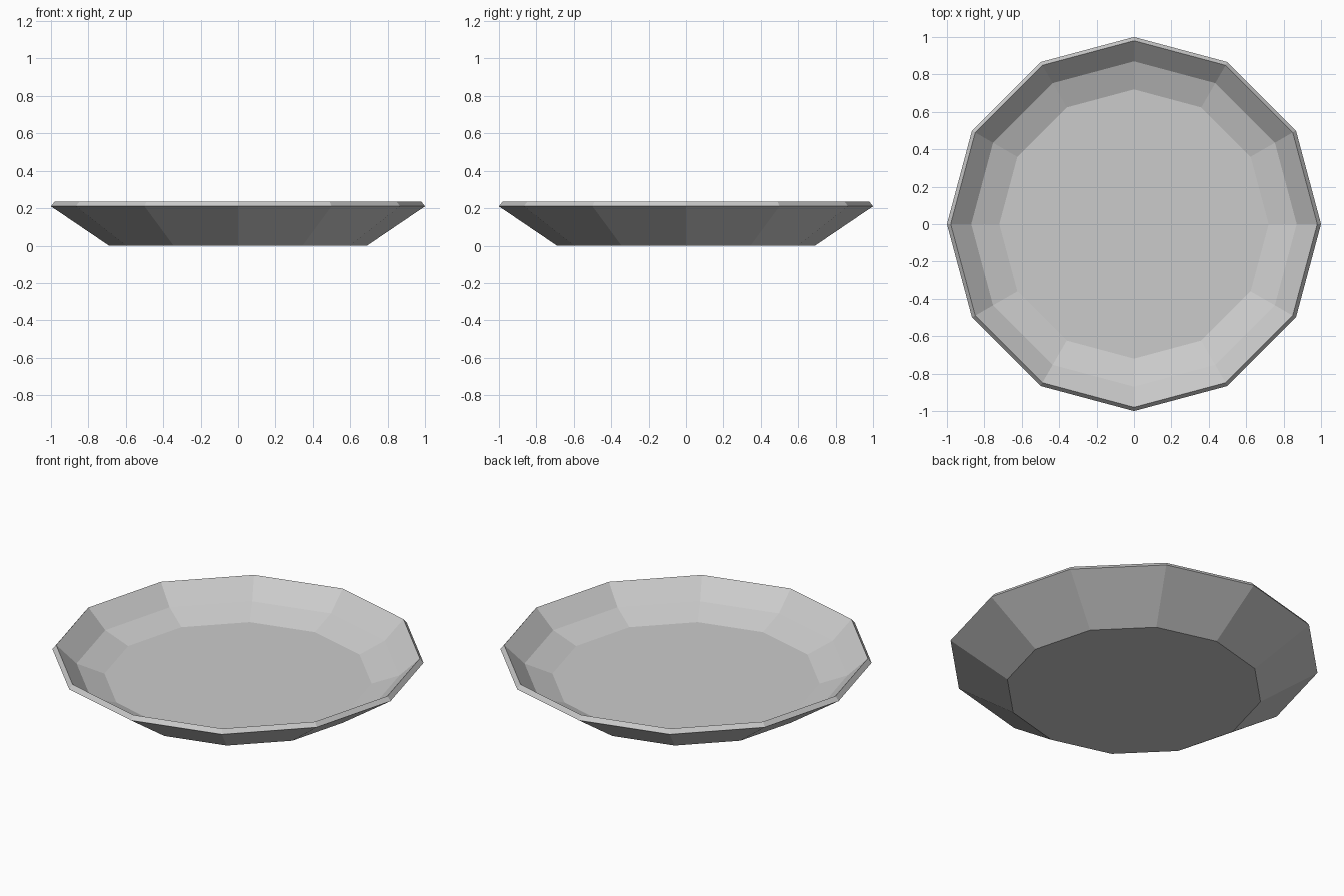
import bpy
import bmesh
from math import cos, sin, tau

cube = bpy.data.objects.get("Cube")
if cube:
    bpy.data.objects.remove(cube, do_unlink=True)

SIDES = 12
# Radius and height of each ring, from the base up over the rim and into the well
PROFILE = [(0.69, 0.0), (1.0, 0.21), (0.98, 0.235), (0.87, 0.13), (0.72, 0.076)]

# Plain grey finish
grey = bpy.data.materials.new("light_grey")
grey.use_nodes = True
colour = (0.6, 0.6, 0.6, 1.0)
grey.diffuse_color = colour
grey.node_tree.nodes["Principled BSDF"].inputs["Base Color"].default_value = colour

# Faceted plate: rings joined by walls, closed by a base and a floor
bm = bmesh.new()
rings = [[bm.verts.new((r * cos(tau * i / SIDES), r * sin(tau * i / SIDES), z))
          for i in range(SIDES)] for r, z in PROFILE]
for low, high in zip(rings, rings[1:]):
    for i in range(SIDES):
        j = (i + 1) % SIDES
        bm.faces.new((low[i], low[j], high[j], high[i]))
bm.faces.new(rings[0][::-1])
bm.faces.new(rings[-1])
bmesh.ops.recalc_face_normals(bm, faces=bm.faces[:])

mesh = bpy.data.meshes.new("plate")
bm.to_mesh(mesh)
bm.free()
mesh.materials.append(grey)
plate = bpy.data.objects.new("plate", mesh)
bpy.context.collection.objects.link(plate)
